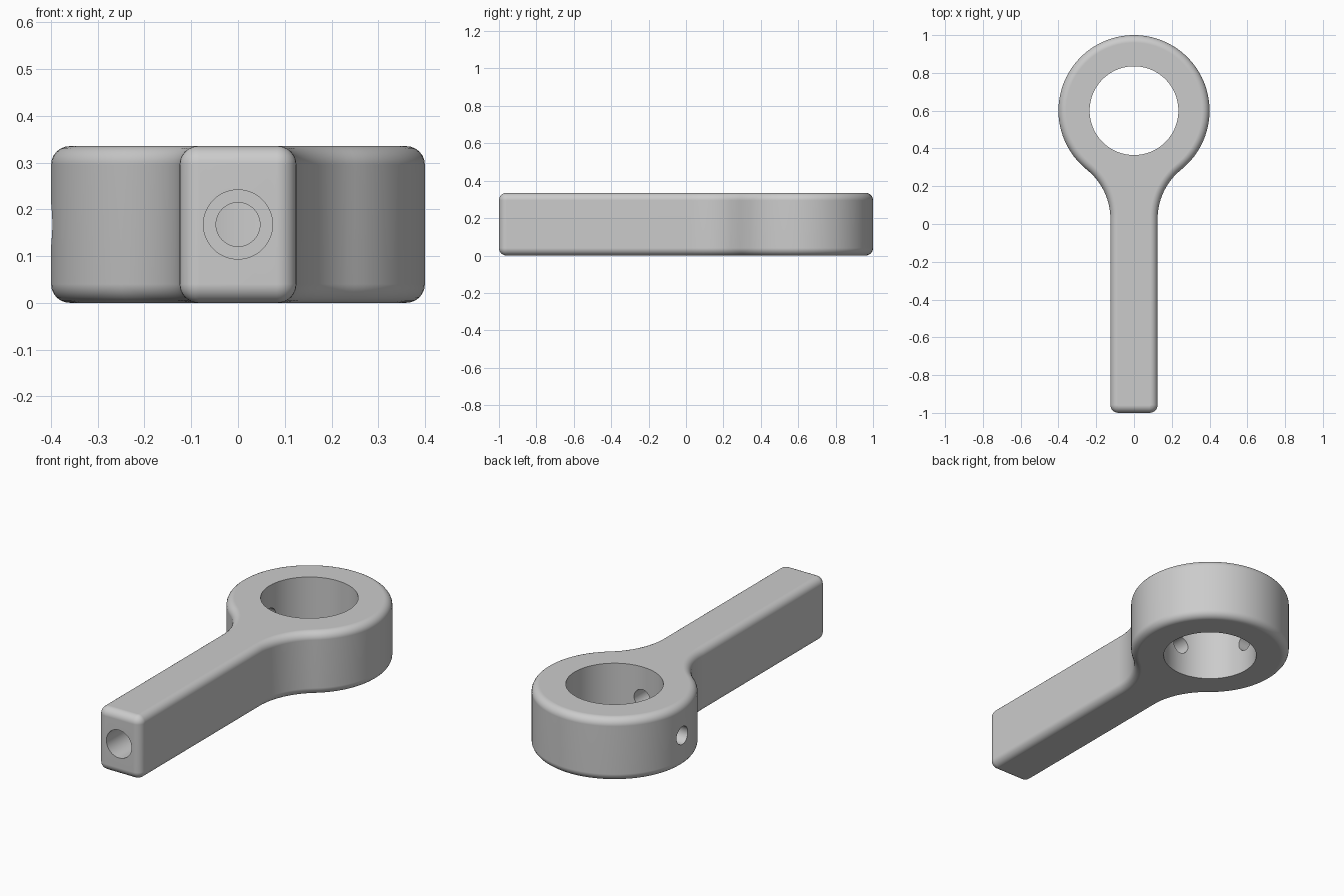
import bpy, bmesh
from math import pi, sin, cos, sqrt, atan2
from mathutils import Vector

cube = bpy.data.objects.get("Cube")
if cube:
    bpy.data.objects.remove(cube)

HEIGHT, EDGE = 0.335, 0.04
MID = HEIGHT / 2
RING_Y, RING_R, BORE_R = 0.6, 0.4, 0.235
HALF_W, NECK_R = 0.125, 0.333
NECK_X = HALF_W + NECK_R
NECK_Y = RING_Y - sqrt((RING_R + NECK_R) ** 2 - NECK_X ** 2)

steel = bpy.data.materials.new("plain grey")
steel.use_nodes = True
grey = (0.6, 0.6, 0.6, 1)
steel.diffuse_color = grey
steel.node_tree.nodes["Principled BSDF"].inputs["Base Color"].default_value = grey


def arc(cx, cy, r, a0, a1, n):
    return [(cx + r * cos(a0 + (a1 - a0) * i / n),
             cy + r * sin(a0 + (a1 - a0) * i / n)) for i in range(n + 1)]


def outline(d):
    """Silhouette moved inward by d, counter-clockwise from the handle end."""
    join = atan2(NECK_Y - RING_Y, NECK_X)
    c = EDGE + 0.002
    half = arc(HALF_W - c, -1 + c, c - d, -pi / 2, 0, 6)
    half += arc(NECK_X, NECK_Y, NECK_R + d, pi, pi + join, 14)
    half += arc(0, RING_Y, RING_R - d, join, pi / 2, 40)[1:]
    return half + [(-x, y) for x, y in half[-2::-1]]


def cylinder(name, start, end, radius, sides=48):
    """Cutter running from start to end."""
    a, b = Vector(start), Vector(end)
    bpy.ops.mesh.primitive_cylinder_add(vertices=sides, radius=radius,
                                        depth=(b - a).length, location=(a + b) / 2)
    ob = bpy.context.object
    ob.name = name
    ob.rotation_euler = (b - a).to_track_quat('Z', 'Y').to_euler()
    ob.data.materials.append(steel)
    ob.hide_render = True
    return ob


# Body: silhouette lofted through rounded lower and upper edges
STEPS = 6
levels = [(EDGE * (1 - sin(t)), EDGE * (1 - cos(t)))
          for t in (pi / 2 * i / STEPS for i in range(STEPS + 1))]
levels = ([(d, z) for d, z in levels])
bottom = [(z, d) for d, z in levels][::-1]
sections = bottom[::-1]
# each section is (inset, height), starting at the flat underside
sections = [(EDGE * (1 - sin(pi / 2 * i / STEPS)),
             EDGE * (1 - cos(pi / 2 * i / STEPS))) for i in range(STEPS + 1)]
sections += [(d, HEIGHT - z) for d, z in reversed(sections)]

bm = bmesh.new()
loops = [[bm.verts.new((x, y, z)) for x, y in outline(d)] for d, z in sections]
n = len(loops[0])
for low, high in zip(loops, loops[1:]):
    for i in range(n):
        j = (i + 1) % n
        bm.faces.new((low[i], low[j], high[j], high[i]))
bm.faces.new(loops[0][::-1])
bm.faces.new(loops[-1])
bmesh.ops.recalc_face_normals(bm, faces=bm.faces)
mesh = bpy.data.meshes.new("ring_handle")
bm.to_mesh(mesh)
bm.free()
mesh.materials.append(steel)
body = bpy.data.objects.new("ring_handle", mesh)
bpy.context.collection.objects.link(body)

# Bore, stepped hole along the handle, and side hole through the ring wall
cutters = [
    cylinder("bore_cutter", (0, RING_Y, -0.2), (0, RING_Y, HEIGHT + 0.2), BORE_R, 96),
    cylinder("handle_hole_cutter", (0, -1.2, MID), (0, 0, MID), 0.074),
    cylinder("channel_cutter", (0, -0.1, MID), (0, RING_Y - 0.1, MID), 0.047),
    cylinder("side_hole_cutter", (-0.6, RING_Y, MID), (-0.1, RING_Y, MID), 0.047),
]
bpy.ops.object.select_all(action='DESELECT')
body.select_set(True)
bpy.context.view_layer.objects.active = body
for cutter in cutters:
    mod = body.modifiers.new(cutter.name, 'BOOLEAN')
    mod.operation, mod.solver, mod.object = 'DIFFERENCE', 'EXACT', cutter
    bpy.ops.object.modifier_apply(modifier=mod.name)
for cutter in cutters:
    bpy.data.objects.remove(cutter)

# Smooth rounded edges, crisp hole rims
bpy.ops.object.shade_smooth_by_angle(angle=pi / 6)
weighted = body.modifiers.new("even_normals", 'WEIGHTED_NORMAL')
weighted.keep_sharp = True
